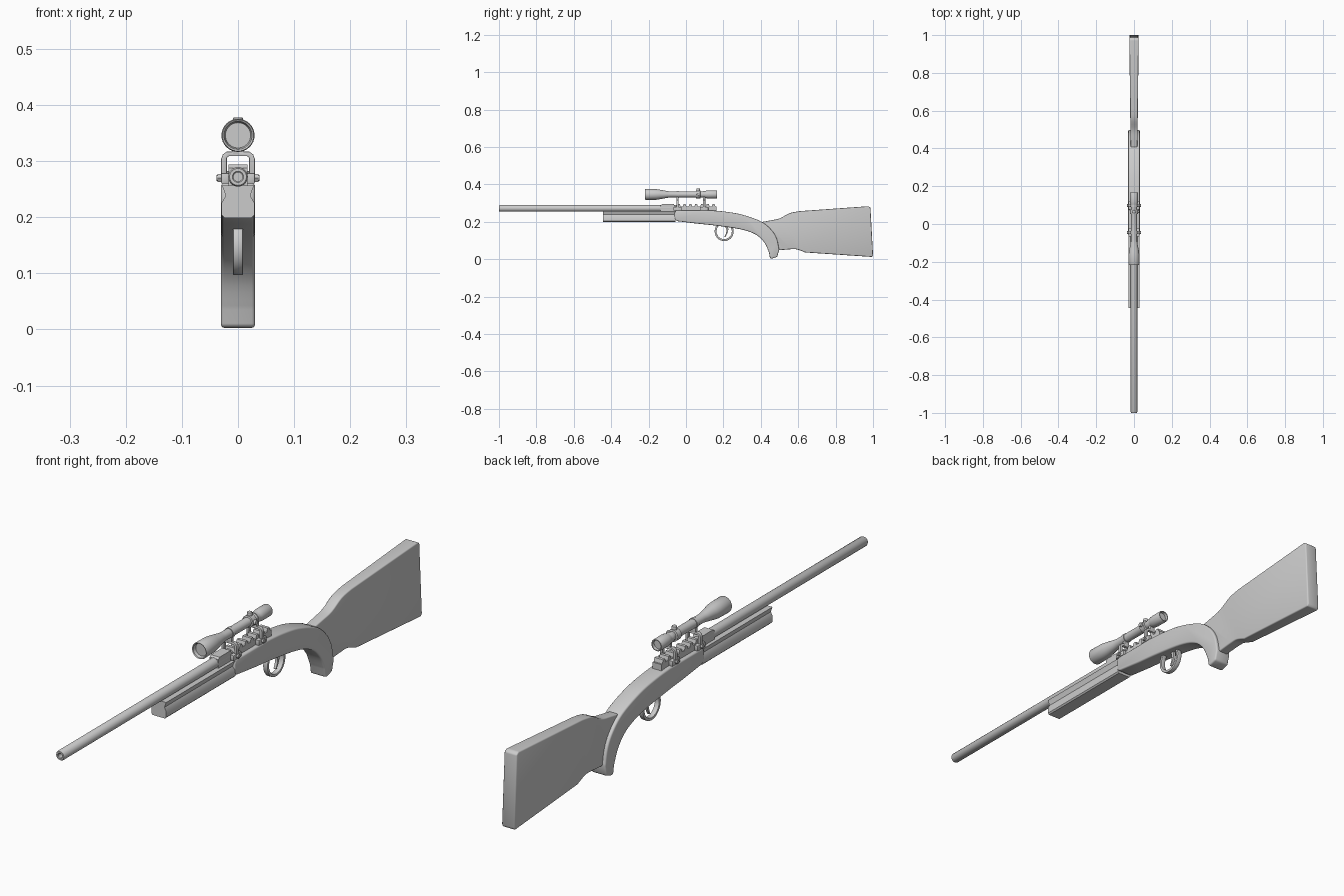
import bpy, bmesh, math
from mathutils import Matrix, Vector

if "Cube" in bpy.data.objects:
    bpy.data.objects.remove(bpy.data.objects["Cube"])


def finish(bm, name, bevel=0.0, seg=2, limit=35):
    bmesh.ops.recalc_face_normals(bm, faces=bm.faces)
    if bevel:
        edges = [e for e in bm.edges if e.calc_face_angle(0) > math.radians(limit)]
        bmesh.ops.bevel(bm, geom=edges, offset=bevel, segments=seg, profile=0.5,
                        affect='EDGES', clamp_overlap=True)
    me = bpy.data.meshes.new(name)
    bm.to_mesh(me)
    bm.free()
    ob = bpy.data.objects.new(name, me)
    bpy.context.collection.objects.link(ob)
    bpy.ops.object.select_all(action='DESELECT')
    ob.select_set(True)
    bpy.context.view_layer.objects.active = ob
    bpy.ops.object.shade_smooth_by_angle(angle=math.radians(32))
    return ob


def prism(name, pts, width, bevel=0.0, seg=2):
    """Side outline of (y, z) points, extruded across x; width(y) is the half width."""
    w = width if callable(width) else (lambda y: width)
    bm = bmesh.new()
    a = [bm.verts.new((-w(y), y, z)) for y, z in pts]
    b = [bm.verts.new((w(y), y, z)) for y, z in pts]
    n = len(pts)
    bm.faces.new(a)
    bm.faces.new(b[::-1])
    for i in range(n):
        bm.faces.new((a[i], b[i], b[(i + 1) % n], a[(i + 1) % n]))
    return finish(bm, name, bevel, seg)


def lathe(name, pts, z, sides=32):
    """(y, radius) profile turned about an axis along y at height z."""
    bm = bmesh.new()
    rings = []
    for y, r in pts:
        if r == 0:
            rings.append([bm.verts.new((0, y, z))] * sides)
        else:
            rings.append([bm.verts.new((r * math.cos(k * math.tau / sides), y,
                                        z + r * math.sin(k * math.tau / sides))) for k in range(sides)])
    for p, q in zip(rings, rings[1:]):
        for k in range(sides):
            j = (k + 1) % sides
            bm.faces.new(list(dict.fromkeys((p[k], p[j], q[j], q[k]))))
    return finish(bm, name)


def box(name, x, y, z, bevel=0.0):
    bm = bmesh.new()
    size = (x[1] - x[0], y[1] - y[0], z[1] - z[0])
    mid = Vector(((x[0] + x[1]) / 2, (y[0] + y[1]) / 2, (z[0] + z[1]) / 2))
    bmesh.ops.create_cube(bm, size=1, matrix=Matrix.Translation(mid) @ Matrix.Diagonal((*size, 1)))
    return finish(bm, name, bevel)


def rod(name, loc, r, length, axis, sides=20, bevel=0.0):
    rot = {'X': Matrix.Rotation(math.pi / 2, 4, 'Y'), 'Y': Matrix.Rotation(math.pi / 2, 4, 'X'),
           'Z': Matrix()}[axis]
    bm = bmesh.new()
    bmesh.ops.create_cone(bm, cap_ends=True, segments=sides, radius1=r, radius2=r, depth=length,
                          matrix=Matrix.Translation(loc) @ rot)
    return finish(bm, name, bevel, 2, 50)


def smooth(pts, steps=5):
    """Catmull-Rom curve through the points."""
    p = [Vector(q) for q in (pts[0], *pts, pts[-1])]
    out = []
    for a, b, c, d in zip(p, p[1:], p[2:], p[3:]):
        for i in range(steps):
            t = i / steps
            out.append(tuple(0.5 * (2 * b + (c - a) * t + (2 * a - 5 * b + 4 * c - d) * t * t
                                    + (3 * b - a - 3 * c + d) * t ** 3)))
    return out + [tuple(pts[-1])]


# Barrel with an open bore
lathe("barrel", [(-0.7, 0), (-0.7, 0.008), (-0.998, 0.008), (-1.0, 0.010), (-1.0, 0.015),
                 (-0.996, 0.0175), (-0.05, 0.0175), (-0.05, 0)], 0.272)

# Fore-end: waisted cross-section extruded along y
half = [(0.024, 0.199), (0.029, 0.204), (0.029, 0.226), (0.022, 0.238), (0.026, 0.250), (0.029, 0.257)]
section = half + [(-x, z) for x, z in half[::-1]]
bm = bmesh.new()
face = bm.faces.new([bm.verts.new((x, -0.445, z)) for x, z in section])
ext = bmesh.ops.extrude_face_region(bm, geom=[face])['geom']
bmesh.ops.translate(bm, vec=(0, 0.39, 0), verts=[v for v in ext if isinstance(v, bmesh.types.BMVert)])
bm.faces.new([v for v in face.verts]) if not face.is_valid else None
finish(bm, "fore_end")

# Receiver body sweeping down into the grip
back = smooth([(0.13, 0.261), (0.21, 0.254), (0.30, 0.238), (0.40, 0.202), (0.455, 0.158),
               (0.485, 0.11), (0.498, 0.05)])
inner = smooth([(0.444, 0.035), (0.418, 0.09), (0.37, 0.133), (0.29, 0.16), (0.155, 0.18), (0.06, 0.19)])
prism("grip_body", [(-0.055, 0.261)] + back + [(0.488, 0.012), (0.46, 0.003), (0.449, 0.005)] + inner
      + [(-0.045, 0.203), (-0.06, 0.212), (-0.062, 0.245)], 0.0305, 0.006, 3)

# Butt stock
top = smooth([(0.405, 0.199), (0.45, 0.207), (0.50, 0.218), (0.555, 0.246), (0.61, 0.257)], 4)
low = smooth([(0.637, 0.036), (0.594, 0.052), (0.56, 0.053), (0.49, 0.047)], 4)
prism("butt_stock", top + [(0.975, 0.283), (0.986, 0.276), (1.0, 0.022), (0.995, 0.012)] + low
      + [(0.475, 0.10), (0.445, 0.155)], lambda y: 0.018 + 0.007 * (y - 0.405) / 0.595, 0.006, 3)

# Trigger guard and trigger
arc = [math.radians(135 + 270 * i / 28) for i in range(29)]
prism("trigger_guard", [(0.204 + 0.051 * math.cos(t), 0.149 + 0.052 * math.sin(t)) for t in arc]
      + [(0.204 + 0.041 * math.cos(t), 0.149 + 0.042 * math.sin(t)) for t in arc[::-1]], 0.009, 0.002)
prism("trigger", smooth([(0.208, 0.18), (0.216, 0.15), (0.206, 0.12)])
      + smooth([(0.211, 0.119), (0.225, 0.148), (0.225, 0.18)]), 0.005, 0.001)

# Toothed sight rail
teeth = [(-0.135, 0.255), (-0.135, 0.288), (-0.128, 0.294), (-0.065, 0.294), (-0.06, 0.281)]
for i in range(7):
    y = -0.048 + i * 0.031
    teeth += [(y, 0.281), (y + 0.004, 0.294), (y + 0.015, 0.294), (y + 0.019, 0.281)]
prism("sight_rail", teeth + [(0.163, 0.281), (0.163, 0.255)], 0.017)

# Scope mounts: arch, clamp feet, cross bolt and ring
SZ = 0.346
for n, y in (("front", -0.045), ("rear", 0.097)):
    arch = [(-0.030, 0.262), (-0.030, 0.304), (-0.027, 0.312), (-0.020, 0.317)]
    hole = [(-0.020, 0.262), (-0.020, 0.306), (-0.016, 0.309)]
    loop = arch + [(-x, z) for x, z in arch[::-1]] + [(-x, z) for x, z in hole] + hole[::-1]
    ob = prism(n + "_mount_arch", loop, 0.006, 0.001)
    ob.rotation_euler.z = -math.pi / 2
    ob.location.y = y
    for s in (-1, 1):
        box(n + "_mount_foot", sorted((s * 0.015, s * 0.030)), (y - 0.022, y + 0.022), (0.260, 0.279), 0.002)
        rod(n + "_mount_nut", (s * 0.033, y, 0.270), 0.008, 0.007, 'X', 6)
    rod(n + "_mount_bolt", (0, y, 0.270), 0.005, 0.076, 'X', 12)
    box(n + "_mount_post", (-0.010, 0.010), (y - 0.006, y + 0.006), (0.312, 0.334), 0.001)
    lathe(n + "_mount_ring", [(y - 0.007, 0.014), (y - 0.007, 0.018), (y + 0.007, 0.018), (y + 0.007, 0.014)], SZ)

# Scope tube with recessed lenses
lathe("scope", [(-0.205, 0), (-0.205, 0.0225), (-0.216, 0.025), (-0.218, 0.028), (-0.215, 0.0295),
                (-0.160, 0.0285), (-0.140, 0.0255), (-0.100, 0.018), (-0.085, 0.016), (0.095, 0.016),
                (0.108, 0.020), (0.120, 0.0215), (0.163, 0.0215), (0.166, 0.020), (0.166, 0.017),
                (0.156, 0.016), (0.156, 0)], SZ)

# Adjustment turret collar and knobs
lathe("turret_collar", [(0.052, 0.015), (0.054, 0.021), (0.076, 0.021), (0.078, 0.015)], SZ)
rod("top_knob", (0, 0.065, 0.367), 0.009, 0.021, 'Z', 20, 0.0015)
rod("side_knob", (0.018, 0.065, SZ), 0.008, 0.020, 'X', 20, 0.0015)
